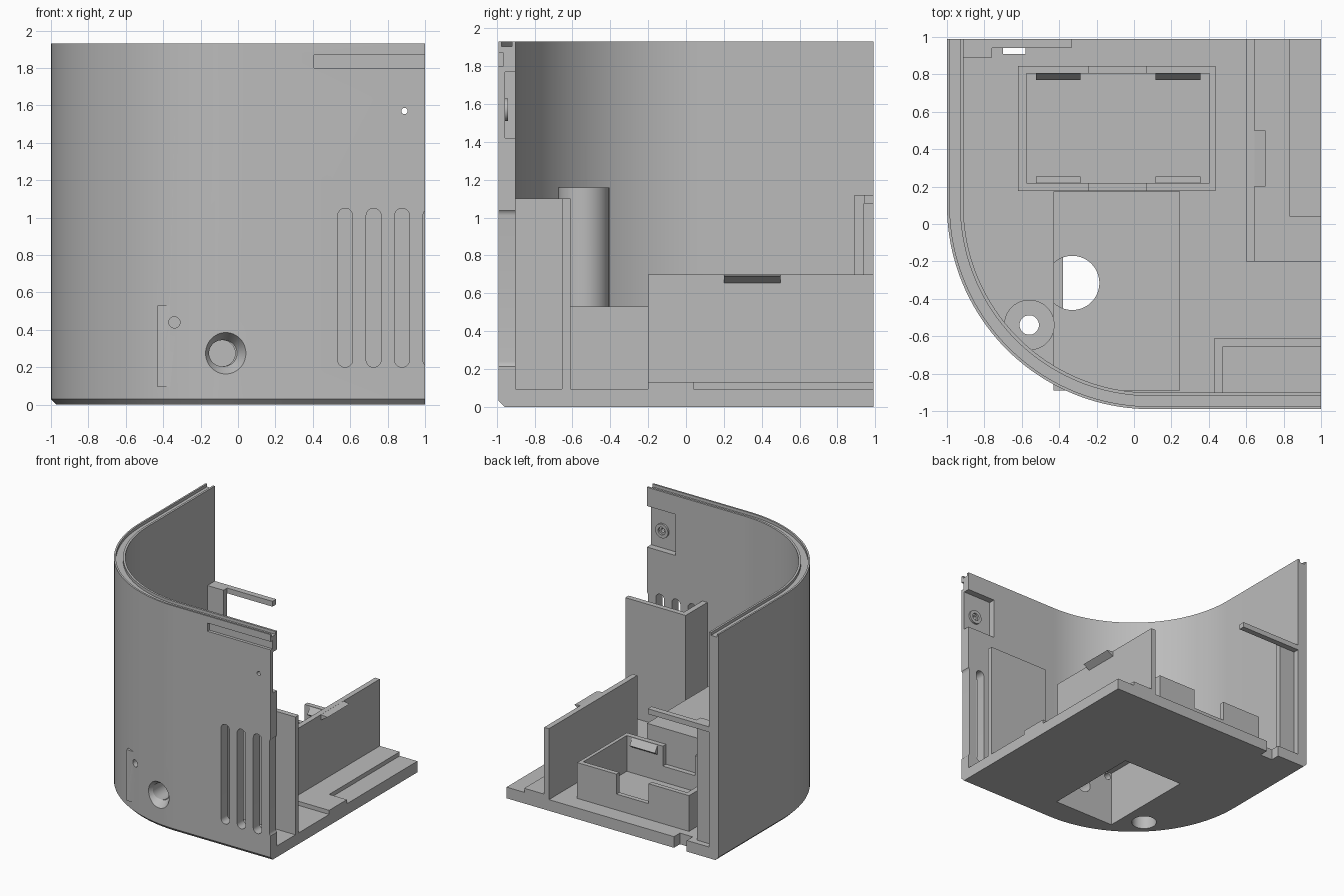
import bpy, bmesh, math
from mathutils import Matrix, Vector

cube = bpy.data.objects.get("Cube")
if cube:
    bpy.data.objects.remove(cube)

grey = bpy.data.materials.new("plain grey")
grey.use_nodes = True
COLOUR = (0.5, 0.5, 0.5, 1)
grey.diffuse_color = COLOUR
grey.node_tree.nodes["Principled BSDF"].inputs["Base Color"].default_value = COLOUR

TOP, FLOOR, BACK, FRONT = 1.93, 0.095, 0.99, -0.99
WALL, RADIUS, STEPS = 0.088, 1.09, 40


def finish(bm, name):
    bmesh.ops.recalc_face_normals(bm, faces=bm.faces)
    mesh = bpy.data.meshes.new(name)
    bm.to_mesh(mesh)
    bm.free()
    mesh.materials.append(grey)
    ob = bpy.data.objects.new(name, mesh)
    bpy.context.scene.collection.objects.link(ob)
    return ob


def loft(name, loops):
    """Closed solid through matching loops of points."""
    bm = bmesh.new()
    rings = [[bm.verts.new(p) for p in loop] for loop in loops]
    for a, b in zip(rings, rings[1:]):
        for i in range(len(a)):
            j = (i + 1) % len(a)
            bm.faces.new((a[i], a[j], b[j], b[i]))
    bm.faces.new(rings[0])
    bm.faces.new(rings[-1])
    return finish(bm, name)


def prism(name, pts, z0, z1):
    return loft(name, [[(x, y, z) for x, y in pts] for z in (z0, z1)])


def box(name, x0, x1, y0, y1, z0, z1):
    return prism(name, [(x0, y0), (x1, y0), (x1, y1), (x0, y1)], z0, z1)


def rod(name, centre, r0, r1, length, axis="Z", sides=40):
    """Cylinder or cone; r0 is at the low end, or the front end along y."""
    bm = bmesh.new()
    bmesh.ops.create_cone(bm, cap_ends=True, segments=sides, radius1=r0, radius2=r1, depth=length)
    turn = Matrix.Rotation(-math.pi / 2, 4, "X") if axis == "Y" else Matrix()
    bm.transform(Matrix.Translation(Vector(centre)) @ turn)
    return finish(bm, name)


def combine(ob, other, operation="DIFFERENCE"):
    """Apply a boolean and drop the helper."""
    other.hide_render = True
    mod = ob.modifiers.new("cut", "BOOLEAN")
    mod.operation, mod.solver, mod.object = operation, "EXACT", other
    bpy.context.view_layer.objects.active = ob
    bpy.ops.object.modifier_apply(modifier=mod.name)
    bpy.data.objects.remove(other)


def outline(d, extra=0.0):
    """Rounded wall line, moved inward by d."""
    cx, cy, r = -1 + RADIUS, FRONT + RADIUS, RADIUS - d
    arc = [(cx - r * math.sin(t), cy - r * math.cos(t))
           for t in (math.pi / 2 * i / STEPS for i in range(STEPS + 1))]
    return [(1 + extra, FRONT + d)] + arc + [(-1 + d, BACK + extra)]


def region(d, extra=0.0):
    return outline(d, extra) + [(1 + extra, BACK + extra)]


# Outer shell with chamfered foot, hollow interior and rim groove
shell = loft("shell", [[(x, y, z) for x, y in region(d)]
                       for d, z in ((0.03, 0), (0, 0.03), (0, TOP))])
combine(shell, prism("cavity", region(WALL, 0.1), FLOOR, TOP + 0.1))
combine(shell, prism("groove", outline(0.015, 0.1) + outline(0.07, 0.1)[::-1],
                     TOP - 0.025, TOP + 0.1))

# Compartment housing and screw post joined to the shell
combine(shell, box("housing", -0.43, 0.245, -0.89, 0.175, FLOOR, 0.53), "UNION")
combine(shell, rod("post", (-0.56, -0.54, 0.61), 0.135, 0.135, 1.1), "UNION")
combine(shell, box("pocket", -0.38, 0.2, -0.74, 0.13, -0.1, 0.48))
combine(shell, rod("roof_hole", (-0.33, -0.315, 0.53), 0.145, 0.145, 0.1))
combine(shell, rod("post_bore", (-0.56, -0.54, 0.6), 0.052, 0.052, 1.4))
combine(shell, rod("post_counterbore", (-0.56, -0.54, 0.1), 0.1, 0.1, 0.5))

# Tapered socket and pin hole in the front
combine(shell, rod("socket", (-0.075, -0.96, 0.275), 0.13, 0.07, 0.1, "Y"))
combine(shell, rod("socket_bore", (-0.085, -0.85, 0.275), 0.07, 0.07, 0.3, "Y"))
combine(shell, rod("pin_hole", (-0.34, -0.85, 0.44), 0.03, 0.03, 0.3, "Y"))

# Vent slots with round ends
for i in range(4):
    x, r = 0.573 + 0.152 * i, 0.04
    pts = []
    for cz, start in ((1.01, 0), (0.24, math.pi)):
        for k in range(13):
            a = start + math.pi * k / 12
            pts.append((x + r * math.cos(a), cz + r * math.sin(a)))
    combine(shell, loft("vent", [[(px, y, pz) for px, pz in pts] for y in (-1.1, -0.85)]))

# Front groove, inner recess with sight hole, floor slot
combine(shell, box("front_groove", 0.405, 1.1, -1.1, -0.965, 1.8, 1.87))
combine(shell, box("recess", 0.73, 1.1, -0.957, -0.8, 1.42, 1.77))
combine(shell, rod("sight_hole", (0.89, -0.95, 1.57), 0.017, 0.017, 0.3, "Y"))
combine(shell, box("floor_slot", -0.7, -0.58, 0.91, 1.1, -0.1, 0.2))

# Collar round the sight hole
collar = rod("collar", (0.89, -0.95, 1.57), 0.06, 0.06, 0.018, "Y")
combine(collar, rod("collar_bore", (0.89, -0.95, 1.57), 0.033, 0.033, 0.1, "Y"))

# L-shaped duct behind the vents
prism("vent_duct", [(0.43, -0.905), (0.477, -0.905), (0.477, -0.655), (1, -0.655),
                    (1, -0.61), (0.43, -0.61)], FLOOR - 0.01, 1.1)

# Raised side floor with lowered corner, and its divider
prism("side_floor", [(0.62, -0.2), (1, -0.2), (1, 0.04), (0.833, 0.04),
                     (0.833, BACK), (0.62, BACK)], 0.08, 0.13)
box("divider", 0.6, 0.645, -0.2, BACK, 0.08, 0.7)
loft("divider_clip", [[(0.64, y0, 0.7), (0.703, y1, 0.69), (0.64, y1, 0.65)]
                      for y0, y1 in ((0.2, 0.2), (0.5, 0.5))])

# Open tray with notched long sides
tray = box("tray", -0.62, 0.435, 0.177, 0.845, FLOOR - 0.01, 0.4)
combine(tray, box("tray_inside", -0.575, 0.405, 0.22, 0.805, 0, 0.6))
combine(tray, box("tray_notch", -0.24, 0.065, 0.1, 0.9, 0.23, 0.6))

# Snap clips along the tray's long sides
for wall_y, side in ((0.22, 1), (0.805, -1)):
    for x0 in (-0.525, 0.115):
        loft("tray_clip", [[(x, wall_y - 0.005 * side, 0.4),
                            (x, wall_y + 0.035 * side, 0.34),
                            (x, wall_y - 0.005 * side, 0.31)]
                           for x in (x0, x0 + 0.24)])

# Rear corner bracket: upright rib and arm
box("bracket_rib", -0.93, -0.76, 0.89, 0.94, FLOOR - 0.01, 1.12)
prism("bracket_arm", [(-0.93, 0.89), (-0.76, 0.89), (-0.76, 0.94), (-0.333, 0.94),
                      (-0.333, BACK), (-0.93, BACK)], 1.075, 1.12)

# Smooth the curved faces, keep the edges sharp
bpy.ops.object.select_all(action="DESELECT")
for ob in (shell, collar):
    ob.select_set(True)
bpy.context.view_layer.objects.active = shell
bpy.ops.object.shade_smooth_by_angle(angle=math.radians(25))
